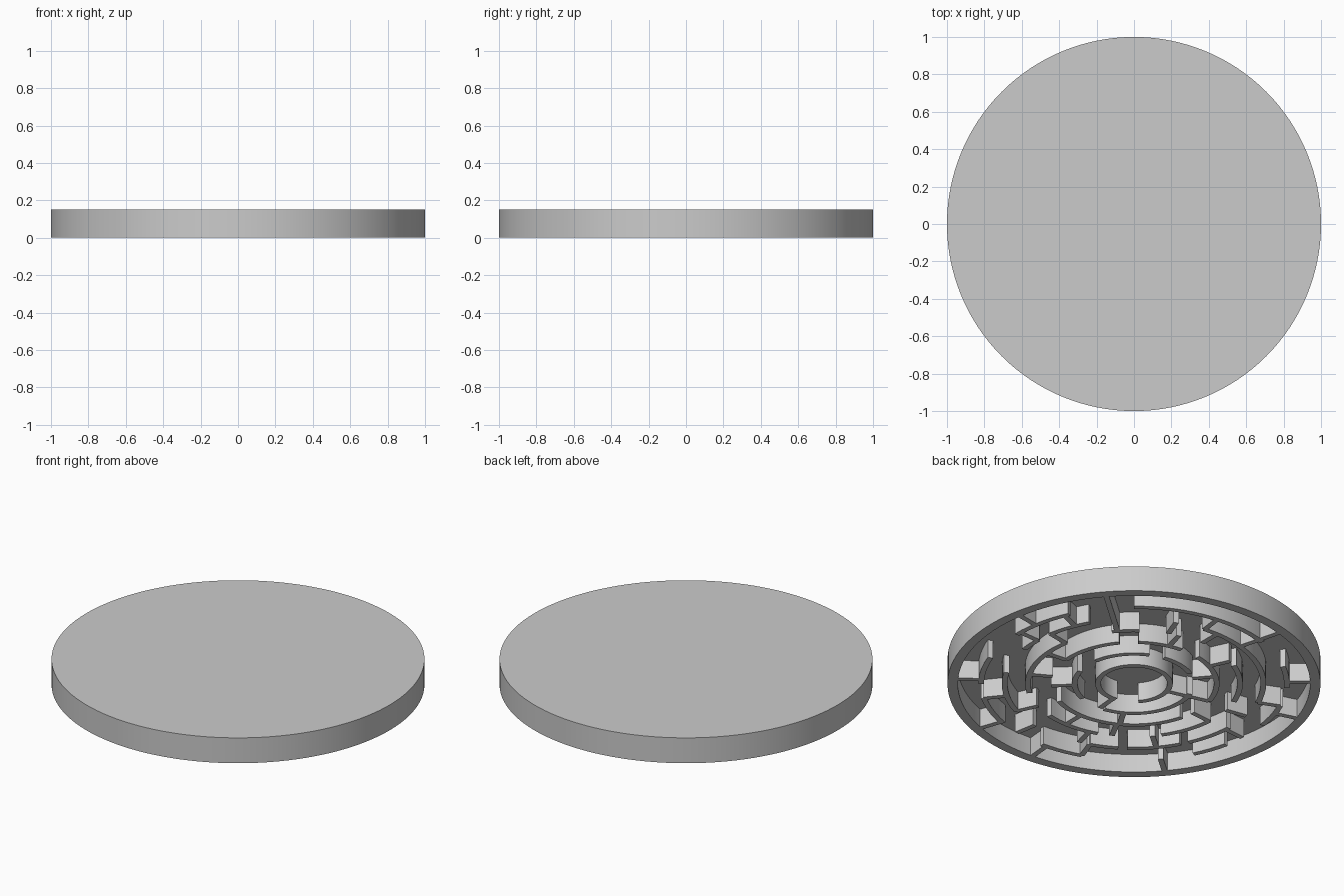
import bpy, bmesh
from math import radians, cos, sin, ceil, pi

cube = bpy.data.objects.get("Cube")
if cube:
    bpy.data.objects.remove(cube, do_unlink=True)

HEIGHT, FLOOR, WALL, RIM = 0.15, 0.108, 0.03, 0.945
SEGMENTS = 128

grey = bpy.data.materials.new("plain grey")
grey.use_nodes = True
grey.diffuse_color = (0.6, 0.6, 0.6, 1)
grey.node_tree.nodes["Principled BSDF"].inputs["Base Color"].default_value = (0.6, 0.6, 0.6, 1)


def finish(name, bm):
    bmesh.ops.recalc_face_normals(bm, faces=bm.faces)
    mesh = bpy.data.meshes.new(name)
    bm.to_mesh(mesh)
    bm.free()
    mesh.materials.append(grey)
    obj = bpy.data.objects.new(name, mesh)
    bpy.context.collection.objects.link(obj)
    bpy.ops.object.select_all(action="DESELECT")
    obj.select_set(True)
    bpy.context.view_layer.objects.active = obj
    bpy.ops.object.shade_smooth_by_angle(angle=radians(30))


def ring_radius(i):
    return 0.193 + 0.1253 * i


def under_angle(a):
    # Maze angles are measured on the underside
    return radians(135 - a)


def add_arc(bm, ring, start, end):
    """Curved wall along one ring; a full turn closes on itself."""
    r, full = ring_radius(ring), end - start == 360
    steps = max(2, ceil((end - start) / 4))
    sections = []
    for i in range(steps if full else steps + 1):
        a = under_angle(start + (end - start) * i / steps)
        sections.append([bm.verts.new((q * cos(a), q * sin(a), z)) for q, z in (
            (r - WALL / 2, 0), (r + WALL / 2, 0), (r + WALL / 2, FLOOR), (r - WALL / 2, FLOOR))])
    pairs = list(zip(sections, sections[1:]))
    if full:
        pairs.append((sections[-1], sections[0]))
    else:
        bm.faces.new(sections[0])
        bm.faces.new(sections[-1])
    for s, t in pairs:
        for k in range(4):
            bm.faces.new((s[k], s[(k + 1) % 4], t[(k + 1) % 4], t[k]))


def add_spoke(bm, inner, outer, angle):
    """Straight radial wall between two rings."""
    a = under_angle(angle)
    corners = [(ring_radius(inner), -WALL / 2), (ring_radius(outer), -WALL / 2),
               (ring_radius(outer), WALL / 2), (ring_radius(inner), WALL / 2)]
    low, high = [[bm.verts.new((x * cos(a) - y * sin(a), x * sin(a) + y * cos(a), z))
                  for x, y in corners] for z in (0, FLOOR)]
    bm.faces.new(low)
    bm.faces.new(high)
    for k in range(4):
        n = (k + 1) % 4
        bm.faces.new((low[k], low[n], high[n], high[k]))


# Round tray, open underneath
bm = bmesh.new()
loops = []
for r, z in ((1, HEIGHT), (1, 0), (RIM, 0), (RIM, FLOOR)):
    loops.append([bm.verts.new((r * cos(2 * pi * i / SEGMENTS), r * sin(2 * pi * i / SEGMENTS), z))
                  for i in range(SEGMENTS)])
for s, t in zip(loops, loops[1:]):
    for i in range(SEGMENTS):
        j = (i + 1) % SEGMENTS
        bm.faces.new((s[i], s[j], t[j], t[i]))
bm.faces.new(loops[0])
bm.faces.new(loops[-1])
finish("round_tray", bm)

# Curved walls: ring number -> start and end angles
arcs = {
    0: [(-88, 235)],
    1: [(15, 55), (70, 125), (150, 205), (235, 335)],
    2: [(-30, 35), (50, 82), (95, 140), (200, 300)],
    3: [(-25, 15), (82, 97), (125, 185), (212, 245), (280, 310)],
    4: [(-22, 52), (105, 125), (133, 143), (165, 200), (245, 258), (262, 286), (290, 312)],
    5: [(-8, 8), (28, 85), (110, 135), (155, 175), (186, 206), (228, 245), (288, 302), (322, 338)],
}
bm = bmesh.new()
for ring, spans in arcs.items():
    for start, end in spans:
        add_arc(bm, ring, start, end)
finish("curved_maze_walls", bm)

# Radial walls: inner ring -> angles, each one cell long
spokes = {
    0: [230, 330],
    1: [5, 178, 255, 330],
    2: [20, 60, 140, 165, 225, 253, 310],
    3: [45, 66, 94, 125, 200, 240, 275, 325],
    4: [30, 52, 94, 112, 133, 186, 215, 245, 310, 338],
    5: [30, 94, 125, 172, 205, 230, 275, 332, 356],
}
bm = bmesh.new()
for inner, angles in spokes.items():
    for angle in angles:
        add_spoke(bm, inner, inner + 1, angle)
finish("radial_maze_walls", bm)
